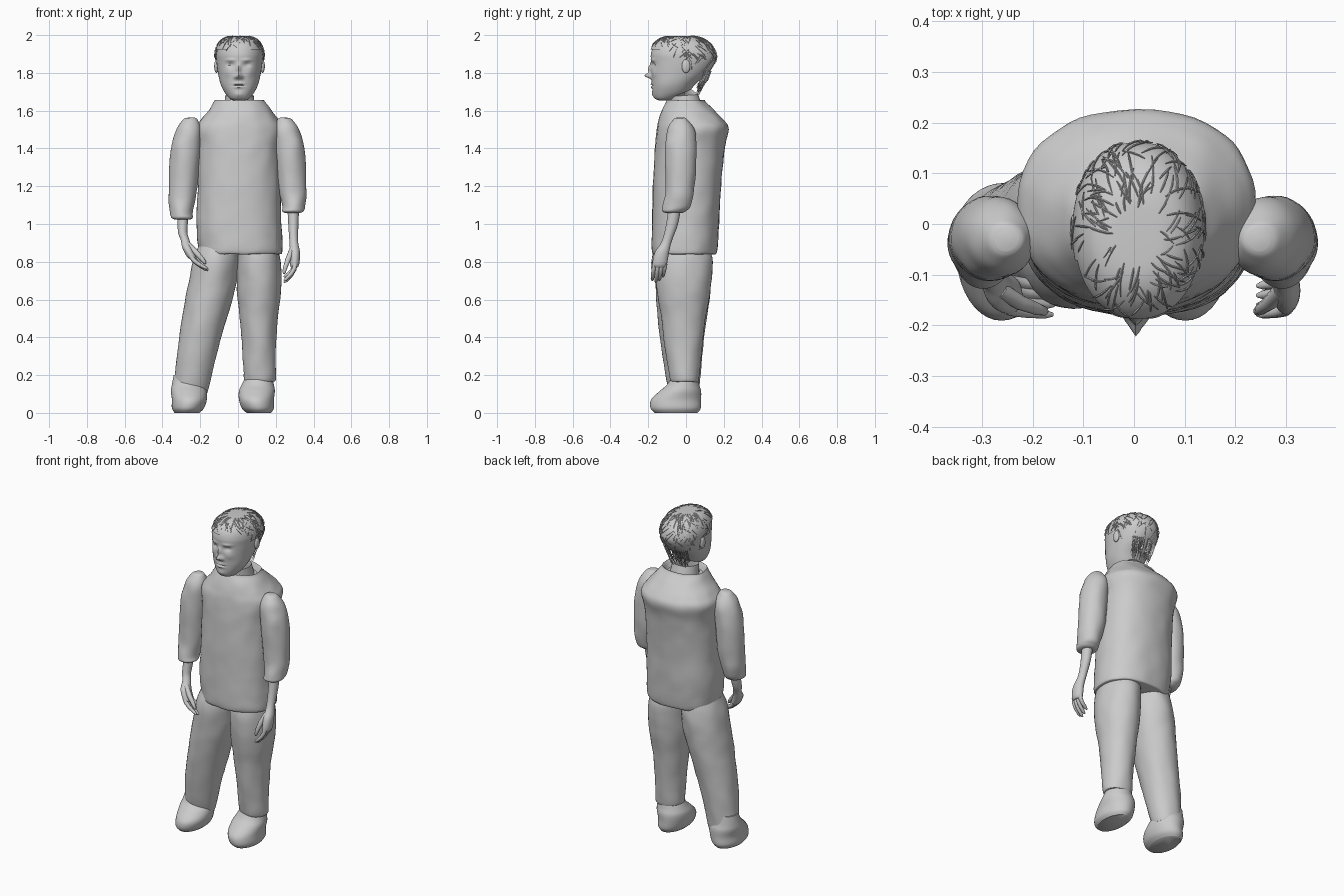
import bpy, bmesh, math, random
from mathutils import Vector, noise

random.seed(4)
if "Cube" in bpy.data.objects:
    bpy.data.objects.remove(bpy.data.objects["Cube"], do_unlink=True)

grey = bpy.data.materials.new("plain grey")
grey.use_nodes = True
GREY = (0.6, 0.6, 0.6, 1)
grey.diffuse_color = GREY
grey.node_tree.nodes["Principled BSDF"].inputs["Base Color"].default_value = GREY


def finish(name, bm, angle=50):
    """Turn a bmesh into a smooth shaded object."""
    bmesh.ops.recalc_face_normals(bm, faces=bm.faces[:])
    mesh = bpy.data.meshes.new(name)
    bm.to_mesh(mesh)
    bm.free()
    mesh.materials.append(grey)
    obj = bpy.data.objects.new(name, mesh)
    bpy.context.collection.objects.link(obj)
    bpy.ops.object.select_all(action='DESELECT')
    obj.select_set(True)
    bpy.context.view_layer.objects.active = obj
    bpy.ops.object.shade_smooth_by_angle(angle=math.radians(angle))
    return obj


def sample(rows, t):
    """Smoothly interpolate a list of rows at parameter t."""
    last = len(rows) - 1
    i = min(int(t), last - 1)
    f = t - i
    a, b, c, d = (rows[max(0, min(last, i + k))] for k in (-1, 0, 1, 2))
    return [q + f / 2 * (r - p + f * (2 * p - 5 * q + 4 * r - s + f * (3 * (q - r) + s - p)))
            for p, q, r, s in zip(a, b, c, d)]


def ring_point(row, ang, power=2.0, grow=0.0):
    """Point on a rounded cross-section given as z, x range, y range."""
    z, x0, x1, y0, y1 = row
    c, s = math.cos(ang), math.sin(ang)
    bend = lambda v: math.copysign(abs(v) ** (2 / power), v)
    return Vector(((x0 + x1) / 2 + ((x1 - x0) / 2 + grow) * bend(c),
                   (y0 + y1) / 2 + ((y1 - y0) / 2 + grow) * bend(s), z))


def skin_rings(bm, rings, cap=True):
    loops = [[bm.verts.new(p) for p in ring] for ring in rings]
    n = len(loops[0])
    for a, b in zip(loops, loops[1:]):
        for i in range(n):
            j = (i + 1) % n
            bm.faces.new((a[i], a[j], b[j], b[i]))
    if cap:
        bm.faces.new(loops[0])
        bm.faces.new(loops[-1])


def loft(name, rows, sides=40, steps=5, power=2.0, warp=None, wrinkle=0.0, grow=0.0, keep=None):
    count = (len(rows) - 1) * steps
    rings = []
    for k in range(count + 1):
        row = sample(rows, k / steps)
        ring = [ring_point(row, math.tau * i / sides, power, grow) for i in range(sides)]
        if wrinkle:
            ring = [p + wrinkle * noise.noise_vector(p * 14) for p in ring]
        rings.append([warp(p) for p in ring] if warp else ring)
    bm = bmesh.new()
    skin_rings(bm, rings)
    if keep:
        drop = [f for f in bm.faces if not keep(f.calc_center_median())]
        bmesh.ops.delete(bm, geom=drop, context='FACES')
    return finish(name, bm)


def add_tube(bm, points, radii, sides=10):
    points = [Vector(p) for p in points]
    rings = []
    for i, p in enumerate(points):
        way = points[min(i + 1, len(points) - 1)] - points[max(i - 1, 0)]
        turn = way.to_track_quat('Z', 'Y')
        rings.append([p + turn @ Vector((math.cos(a), math.sin(a), 0)) * radii[i]
                      for a in (math.tau * k / sides for k in range(sides))])
    skin_rings(bm, rings)


# Shirt with a raised open collar
loft("shirt", [
    (0.84, -0.19, 0.225, -0.165, 0.15), (0.86, -0.205, 0.235, -0.18, 0.165),
    (1.0, -0.22, 0.23, -0.18, 0.175), (1.2, -0.215, 0.225, -0.175, 0.185),
    (1.4, -0.215, 0.225, -0.165, 0.205), (1.5, -0.23, 0.24, -0.155, 0.225),
    (1.55, -0.2, 0.215, -0.145, 0.2), (1.6, -0.155, 0.177, -0.13, 0.15),
    (1.645, -0.13, 0.145, -0.105, 0.105), (1.655, -0.12, 0.135, -0.1, 0.1),
    (1.62, -0.1, 0.11, -0.085, 0.085)],
    sides=56, power=2.3, wrinkle=0.004)

# Trousers
loft("left_trouser_leg", [
    (0.9, 0.0, 0.2, -0.14, 0.12), (0.8, -0.005, 0.225, -0.165, 0.14),
    (0.65, -0.005, 0.23, -0.155, 0.13), (0.5, 0.01, 0.21, -0.13, 0.105),
    (0.3, 0.025, 0.2, -0.105, 0.08), (0.18, 0.03, 0.2, -0.085, 0.07),
    (0.165, 0.04, 0.19, -0.075, 0.06)], wrinkle=0.004)
loft("right_trouser_leg", [
    (0.9, -0.2, 0.0, -0.14, 0.12), (0.8, -0.24, 0.005, -0.165, 0.14),
    (0.65, -0.27, -0.015, -0.16, 0.13), (0.5, -0.295, -0.06, -0.15, 0.11),
    (0.3, -0.325, -0.115, -0.125, 0.085), (0.11, -0.34, -0.16, -0.09, 0.07),
    (0.095, -0.33, -0.17, -0.08, 0.06)], wrinkle=0.004)

SHOE = [
    (0.0, 0.045, 0.175, -0.165, 0.06), (0.025, 0.02, 0.19, -0.188, 0.078),
    (0.07, 0.005, 0.19, -0.185, 0.08), (0.115, 0.005, 0.195, -0.14, 0.08),
    (0.15, 0.02, 0.19, -0.1, 0.07), (0.2, 0.045, 0.18, -0.07, 0.06)]

SLEEVE = [
    (1.562, 0.225, 0.27, -0.055, -0.005), (1.55, 0.21, 0.29, -0.07, 0.01),
    (1.5, 0.19, 0.322, -0.1, 0.045), (1.4, 0.195, 0.352, -0.112, 0.056),
    (1.2, 0.213, 0.362, -0.108, 0.046), (1.1, 0.235, 0.358, -0.122, 0.025),
    (1.07, 0.235, 0.35, -0.125, 0.0), (1.06, 0.25, 0.335, -0.11, -0.015)]

FOREARM = [
    (1.12, 0.26, 0.325, -0.09, -0.02), (1.0, 0.266, 0.32, -0.105, -0.042),
    (0.91, 0.272, 0.318, -0.128, -0.075), (0.85, 0.275, 0.328, -0.165, -0.09),
    (0.79, 0.275, 0.325, -0.178, -0.1), (0.77, 0.28, 0.315, -0.17, -0.11)]


def right_sleeve(p):
    return Vector((-p.x - 0.005, p.y, 1.562 - (1.562 - p.z) * 1.07))


def right_hand(p):
    low = max(0, 0.95 - p.z)
    return Vector((0.33 * low - p.x, p.y, p.z + 0.25 * low))


def right_shoe(p):
    return Vector((-0.16 - p.x, p.y, p.z))


SIDES = (("left", None, None, None), ("right", right_sleeve, right_hand, right_shoe))
for side, sleeve, hand, shoe in SIDES:
    loft(side + "_shoe", SHOE, warp=shoe)
    loft(side + "_sleeve", SLEEVE, warp=sleeve, wrinkle=0.004)
    loft(side + "_forearm_and_palm", FOREARM, sides=24, warp=hand)
    # Four curled fingers and a thumb
    place = hand or (lambda p: p)
    bm = bmesh.new()
    for i in range(4):
        y = -0.167 + 0.019 * i
        reach = (0.09, 0.1, 0.09, 0.07)[i]
        path = [Vector((0.303 - 0.06 * f * f, y - 0.012 * f, 0.79 - reach * f))
                for f in (0, 0.3, 0.6, 0.9, 1)]
        add_tube(bm, [place(p) for p in path], (0.012, 0.012, 0.011, 0.009, 0.004))
    thumb = [(0.29, -0.13, 0.87), (0.268, -0.155, 0.82), (0.25, -0.168, 0.77),
             (0.244, -0.172, 0.745), (0.243, -0.172, 0.735)]
    add_tube(bm, [place(Vector(p)) for p in thumb], (0.016, 0.015, 0.012, 0.009, 0.004))
    finish(side + "_fingers", bm)

# Neck and head, the face raised by soft bumps: x, z, width, height, depth
bm = bmesh.new()
add_tube(bm, [(0.008, 0.005, 1.6), (0.008, -0.01, 1.68), (0.008, -0.01, 1.8)],
         (0.085, 0.075, 0.075), sides=32)
finish("neck", bm)

HEAD = [
    (1.655, -0.025, 0.04, -0.145, -0.08), (1.665, -0.045, 0.06, -0.165, -0.05),
    (1.695, -0.07, 0.085, -0.176, 0.01), (1.74, -0.092, 0.107, -0.18, 0.05),
    (1.8, -0.106, 0.121, -0.184, 0.115), (1.86, -0.114, 0.13, -0.185, 0.152),
    (1.9, -0.115, 0.131, -0.186, 0.152), (1.94, -0.104, 0.12, -0.172, 0.132),
    (1.972, -0.08, 0.096, -0.14, 0.095), (1.988, -0.045, 0.06, -0.1, 0.05),
    (1.991, -0.01, 0.025, -0.05, 0.01)]
MID = 0.004
BUMPS = [(0, 1.785, 0.013, 0.013, -0.036), (0, 1.82, 0.01, 0.025, -0.017),
         (0.017, 1.778, 0.009, 0.01, -0.012), (0.043, 1.843, 0.02, 0.013, 0.012),
         (0.045, 1.868, 0.026, 0.008, -0.006), (0.058, 1.8, 0.022, 0.022, -0.005),
         (0, 1.742, 0.026, 0.006, -0.008), (0, 1.734, 0.03, 0.003, 0.006),
         (0, 1.725, 0.022, 0.006, -0.008), (0, 1.685, 0.025, 0.015, -0.006)]


def face(p):
    q = p.copy()
    if p.y < -0.06:
        for x, z, w, h, depth in BUMPS:
            off = (abs(p.x - MID) - x) / w
            q.y += depth * math.exp(-off * off - ((p.z - z) / h) ** 2)
    return q


loft("head", HEAD, sides=110, steps=9, power=2.15, warp=face)

for side, s in (("left", 1), ("right", -1)):
    # Eyeball set in the socket
    bm = bmesh.new()
    bmesh.ops.create_uvsphere(bm, u_segments=20, v_segments=12, radius=0.014)
    bmesh.ops.scale(bm, vec=(1.1, 0.8, 0.55), verts=bm.verts)
    bmesh.ops.translate(bm, vec=(MID + s * 0.043, -0.153, 1.843), verts=bm.verts)
    finish(side + "_eye", bm)
    # Ear
    bm = bmesh.new()
    bmesh.ops.create_uvsphere(bm, u_segments=20, v_segments=12, radius=0.03)
    bmesh.ops.scale(bm, vec=(0.4, 0.75, 1.2), verts=bm.verts)
    bmesh.ops.translate(bm, vec=(0.008 + s * 0.122, 0.0, 1.835), verts=bm.verts)
    finish(side + "_ear", bm)


# Hair cap cut along a hairline
def hairline(y):
    if y < -0.07:
        return 1.925
    return 1.87 if y < 0.015 else 1.79


loft("hair_cap", HEAD, sides=64, steps=6, power=2.15, grow=0.006,
     warp=lambda p: p + Vector((0, 0, 0.004)), keep=lambda c: c.z > hairline(c.y))

# Loose crossing strands over the cap
bm = bmesh.new()
for k in range(230):
    ang = random.uniform(0, math.tau)
    top = random.uniform(5.2, 9.6)
    drift, drop = random.uniform(-0.35, 0.35), random.uniform(0.5, 1.8)
    path = [ring_point(sample(HEAD, max(4, top - drop * f)), ang + drift * f, 2.15, 0.009)
            + Vector((0, 0, 0.005)) for f in (0, 0.25, 0.5, 0.75, 1)]
    if all(p.z > hairline(p.y) - 0.012 for p in path):
        add_tube(bm, path, (0.001, 0.002, 0.002, 0.002, 0.001), sides=4)
# Strands hanging at the nape
for k in range(45):
    x = random.uniform(-0.075, 0.09)
    inset = 0.5 * abs(x - 0.008)
    end = random.uniform(1.68, 1.74)
    path = [(x * 1.1, 0.135 - inset, 1.81), (x, 0.115 - inset, 1.76),
            (x * 0.85 + random.uniform(-0.02, 0.02), 0.075 - inset / 2, end)]
    add_tube(bm, path, (0.002, 0.003, 0.001), sides=4)
finish("hair_strands", bm)
